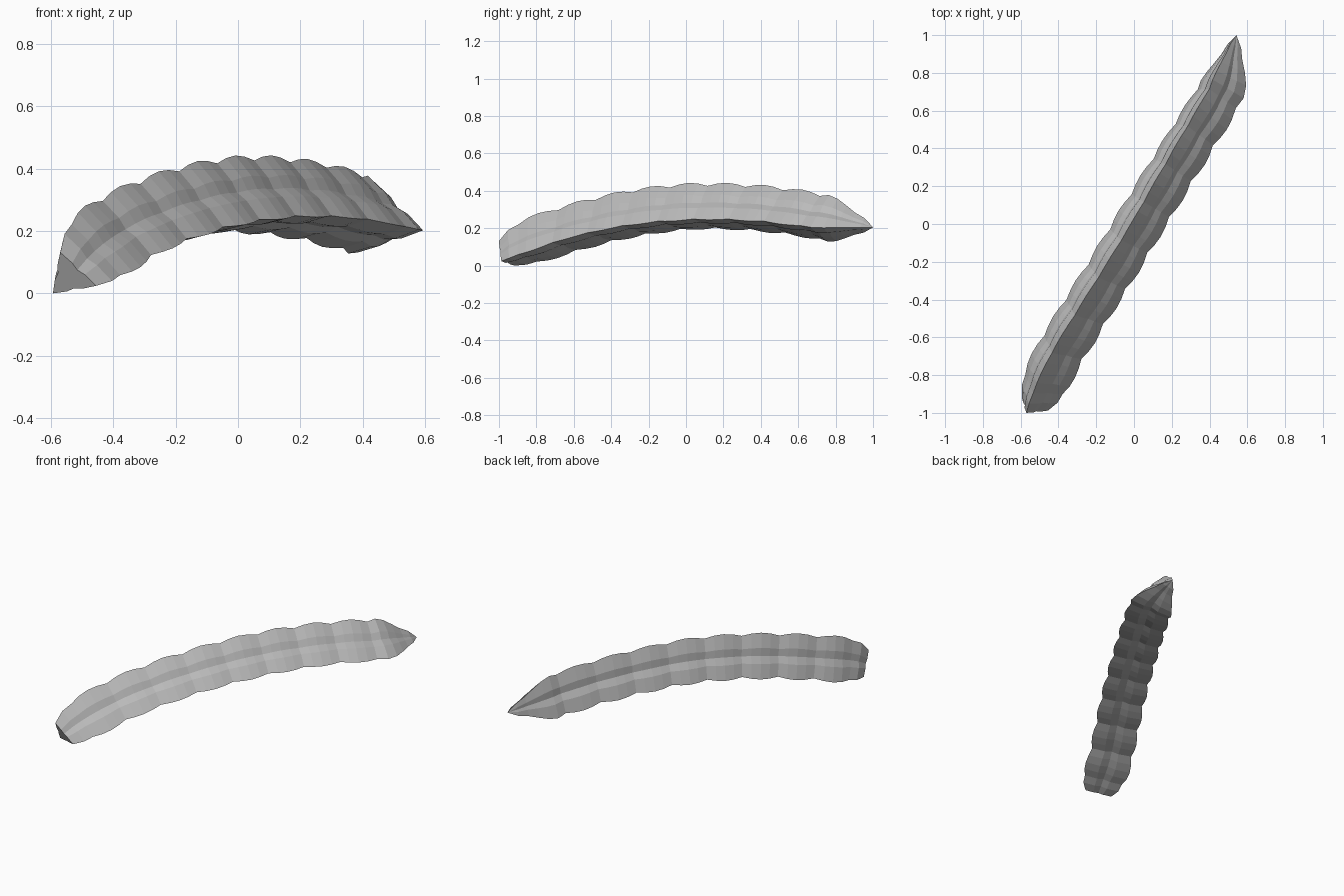
import bpy, bmesh, math
from mathutils import Vector

cube = bpy.data.objects.get("Cube")
if cube:
    bpy.data.objects.remove(cube, do_unlink=True)

# Horizontal heading of the pod and its sideways direction
ALONG = Vector((0.483, 0.876, 0))
SIDE = Vector((0.876, -0.483, 0))
UP = Vector((0, 0, 1))
START, END = -1.10, 1.145
HEIGHT = [0.055, 0.155, 0.224, 0.270, 0.294, 0.294, 0.276, 0.240, 0.208]
SWAY = [-0.013, -0.034, -0.024, -0.008, 0.004, 0.014, 0.026, 0.034, -0.016]
RINGS, SIDES = 40, 12
# Radius of ridge, shoulder, groove and shoulder: a slightly hollow triangle
LOBE = [1, 0.60, 0.45, 0.60]


def smooth(values, t):
    """Catmull-Rom value at t from evenly spaced values, steeper at the start."""
    n = len(values) - 1
    i = min(int(t * n), n - 1)
    f = t * n - i
    b, c = values[i], values[i + 1]
    a = values[i - 1] if i > 0 else 3 * b - 2 * c
    d = values[i + 2] if i + 2 <= n else 2 * c - b
    return b + 0.5 * f * (c - a + f * (2 * a - 5 * b + 4 * c - d + f * (3 * (b - c) + d - a)))


def centre(t):
    return (ALONG * (START + (END - START) * t) + SIDE * smooth(SWAY, t)
            + UP * smooth(HEIGHT, t))


def radius(t):
    """Swelling segments, a narrowed blunt end and a pointed tip."""
    swell = 0.88 + 0.12 * abs(math.sin(math.pi * (10 * t - 0.5)))
    if t < 0.05:
        swell = 0.95
    blunt = 0.62 + 0.38 * min(1, t / 0.06) ** 0.6
    tip = min(1, (1 - t) / 0.12) ** 0.75
    return 0.154 * swell * blunt * tip


def ring(bm, t):
    """Three ridges with shallow grooves, twisting towards the tip."""
    mid = centre(t)
    step = 0.005
    forward = (centre(min(1, t + step)) - centre(max(0, t - step))).normalized()
    across = forward.cross(UP).normalized()
    rise = across.cross(forward)
    roll = math.radians(100 + 10 * max(0, 2 * t - 1))
    verts = []
    for k in range(SIDES):
        angle = roll + math.tau * k / SIDES
        r = radius(t) * LOBE[k % 4]
        verts.append(bm.verts.new(mid + (across * math.cos(angle) + rise * math.sin(angle)) * r))
    return verts


# Body: loft of ridged rings, flat cap at one end and a point at the other
bm = bmesh.new()
rings = [ring(bm, i / RINGS) for i in range(RINGS)]
for a, b in zip(rings, rings[1:]):
    for k in range(SIDES):
        j = (k + 1) % SIDES
        bm.faces.new((a[k], a[j], b[j], b[k]))
bm.faces.new(rings[0])
tip = bm.verts.new(centre(1))
for k in range(SIDES):
    bm.faces.new((rings[-1][k], rings[-1][(k + 1) % SIDES], tip))
bmesh.ops.recalc_face_normals(bm, faces=bm.faces)

# Rest on the ground, centred
for axis in range(3):
    low = min(v.co[axis] for v in bm.verts)
    high = max(v.co[axis] for v in bm.verts)
    shift = low if axis == 2 else (low + high) / 2
    for v in bm.verts:
        v.co[axis] -= shift

mesh = bpy.data.meshes.new("ridged_pod")
bm.to_mesh(mesh)
bm.free()
pod = bpy.data.objects.new("ridged_pod", mesh)
bpy.context.collection.objects.link(pod)

# Plain grey skin
grey = bpy.data.materials.new("plain_grey")
grey.use_nodes = True
colour = (0.5, 0.5, 0.5, 1)
grey.diffuse_color = colour
grey.node_tree.nodes["Principled BSDF"].inputs["Base Color"].default_value = colour
mesh.materials.append(grey)
